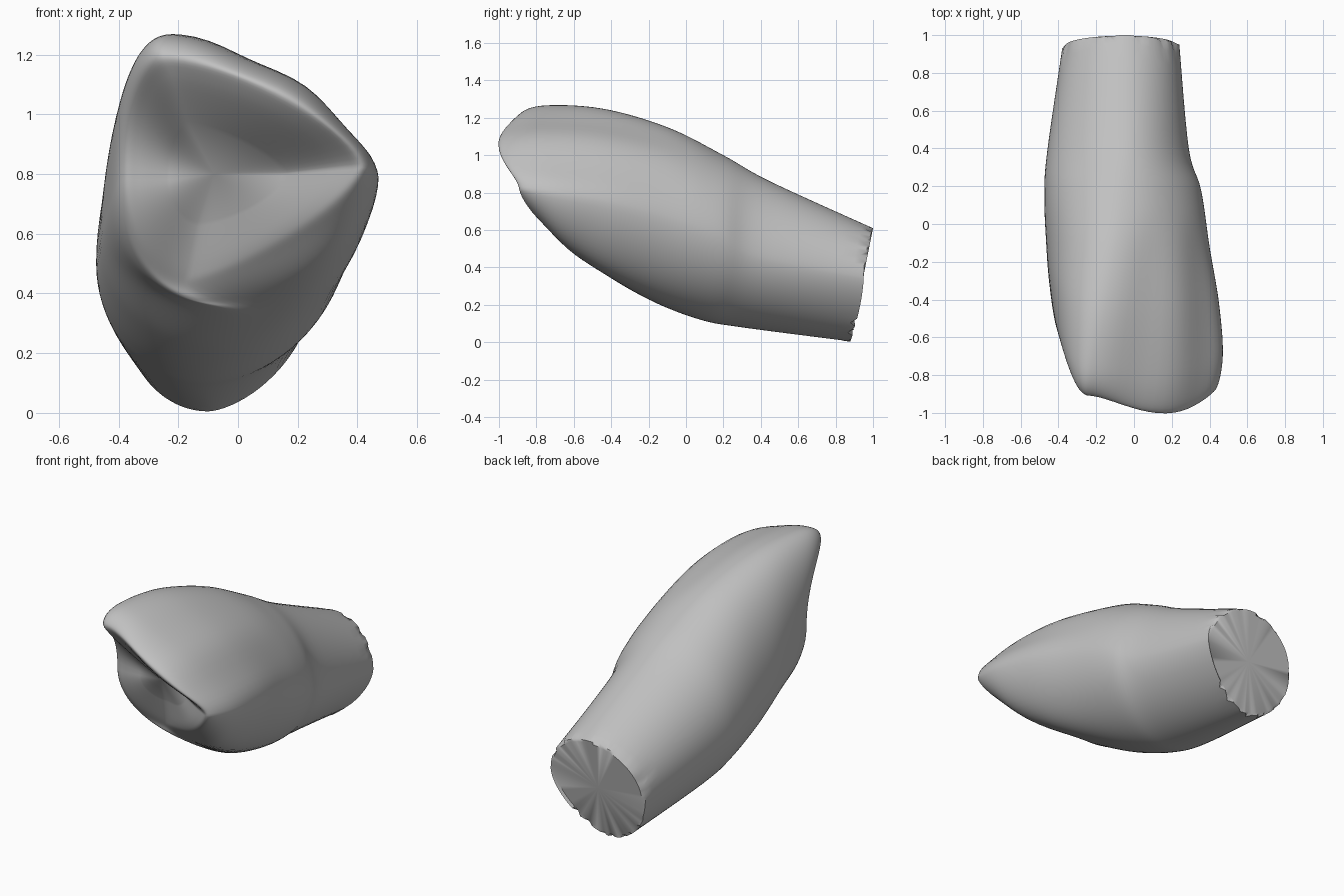
import bpy, bmesh, random
from math import sin, cos, pi
from mathutils import Vector

random.seed(4)
if "Cube" in bpy.data.objects:
    bpy.data.objects.remove(bpy.data.objects["Cube"])

QUARTER = 20      # segments in each quarter of a cross-section
STEPS = 7         # rings between two key sections

# Key sections from root end to dish: top, right, bottom, left (x, y, z), how far
# the biting edge and lower ridge arch forward, and how flat the lower ridge is
SECTIONS = [
    ((-.05, 1, .61), (.24, .95, .35), (-.1, .88, .005), (-.38, .93, .33), 0, 0, 1.25),
    ((-.05, .45, .86), (.29, .4, .46), (-.12, .3, .08), (-.46, .38, .46), 0, 0, 1.1),
    ((-.08, .2, 1), (.355, .18, .56), (-.09, .08, .12), (-.475, .15, .5), 0, 0, 1.05),
    ((-.12, -.1, 1.15), (.4, -.12, .66), (-.03, -.16, .21), (-.465, -.1, .55), 0, .04, 1.05),
    ((-.18, -.45, 1.25), (.45, -.42, .74), (.02, -.38, .33), (-.45, -.3, .62), .03, .08, 1.05),
    ((-.23, -.77, 1.265), (.47, -.7, .79), (-.1, -.42, .375), (-.42, -.51, .72), .07, .08, 1.15),
    ((-.24, -.9, 1.21), (.43, -.88, .82), (-.17, -.44, .425), (-.385, -.6, .78), .1, .04, 1.4),
    ((-.21, -.88, 1.13), (.35, -.86, .82), (-.16, -.47, .49), (-.33, -.61, .78), .09, .04, 1.45),
    ((-.16, -.74, .96), (.15, -.72, .8), (-.13, -.53, .64), (-.23, -.6, .78), .02, .02, 1.3),
]
# Roundness gained from root to crown by the other quarters
CROWN_SHAPE = {0: .28, 2: .05, 3: -.1}


def catmull(a, b, c, d, t):
    return (b * 2 + (c - a) * t + (a * 2 - b * 5 + c * 4 - d) * t * t
            + (b * 3 - a - c * 3 + d) * t ** 3) * .5


def section_at(u):
    """Smoothly blended key section at position u."""
    i = min(int(u), len(SECTIONS) - 2)
    near = [SECTIONS[max(0, min(len(SECTIONS) - 1, i + k))] for k in (-1, 0, 1, 2)]
    points = [catmull(*(Vector(s[j]) for s in near), u - i) for j in range(4)]
    numbers = [catmull(*(s[j] for s in near), u - i) for j in (4, 5, 6)]
    return points, numbers


def ring_at(u):
    """Closed outline made of four curved quarters through the extreme points."""
    points, (edge_arch, ridge_arch, ridge_power) = section_at(u)
    arches = (edge_arch, ridge_arch, 0, 0)
    ring = []
    for q in range(4):
        a, b = points[q], points[(q + 1) % 4]
        power = ridge_power if q == 1 else 1 + CROWN_SHAPE[q] * u / 5
        for k in range(QUARTER):
            t = k / QUARTER * pi / 2
            s, c = sin(t) ** power, cos(t) ** power
            if q % 2 == 0:      # leaves along x, arrives along z
                x, z = a.x + (b.x - a.x) * s, b.z + (a.z - b.z) * c
            else:               # leaves along z, arrives along x
                x, z = b.x + (a.x - b.x) * c, a.z + (b.z - a.z) * s
            bend = sin(2 * t) ** 2
            y = a.y + (b.y - a.y) * sin(t) ** 2 - arches[q] * bend
            # Two shallow grooves down the outer face of the crown
            if q == 0:
                fade = max(0, 1 - ((u - 4.5) / 2) ** 2)
                wave = .012 * fade * bend * (cos(8 * t) - 1)
                x, z = x + wave * .5, z + wave
            ring.append(Vector((x, y, z)))
    return ring


bm = bmesh.new()
count = (len(SECTIONS) - 1) * STEPS
rings = [[bm.verts.new(p) for p in ring_at(i / STEPS)] for i in range(count + 1)]
size = len(rings[0])

# Flat broken face just inside the root rim, then a ragged rim around it
root_centre = Vector((-.07, .94, .31))
inner = [bm.verts.new(v.co.lerp(root_centre, .05)) for v in rings[0]]
for v in inner:
    v.co.y = root_centre.y + .2 * (v.co.z - root_centre.z)
for v in rings[0]:
    v.co.y += random.choice((0, 0, 0, -.012, -.03))
rings.insert(0, inner)

# Tooth wall
for lower, upper in zip(rings, rings[1:]):
    for k in range(size):
        n = (k + 1) % size
        bm.faces.new((lower[k], lower[n], upper[n], upper[k]))


# Flat root end and floor of the dish
def close_ring(ring, centre):
    hub = bm.verts.new(centre)
    for k in range(size):
        bm.faces.new((ring[k], ring[(k + 1) % size], hub))


close_ring(rings[0], root_centre)
close_ring(rings[-1], (-.08, -.62, .8))
bmesh.ops.recalc_face_normals(bm, faces=bm.faces)

mesh = bpy.data.meshes.new("tooth")
bm.to_mesh(mesh)
bm.free()
tooth = bpy.data.objects.new("tooth", mesh)
bpy.context.collection.objects.link(tooth)

# Plain grey
grey = bpy.data.materials.new("plain grey")
grey.use_nodes = True
colour = (.53, .53, .53, 1)
grey.diffuse_color = colour
grey.node_tree.nodes["Principled BSDF"].inputs["Base Color"].default_value = colour
mesh.materials.append(grey)

bpy.context.view_layer.objects.active = tooth
tooth.select_set(True)
bpy.ops.object.shade_smooth_by_angle(angle=pi / 4)
